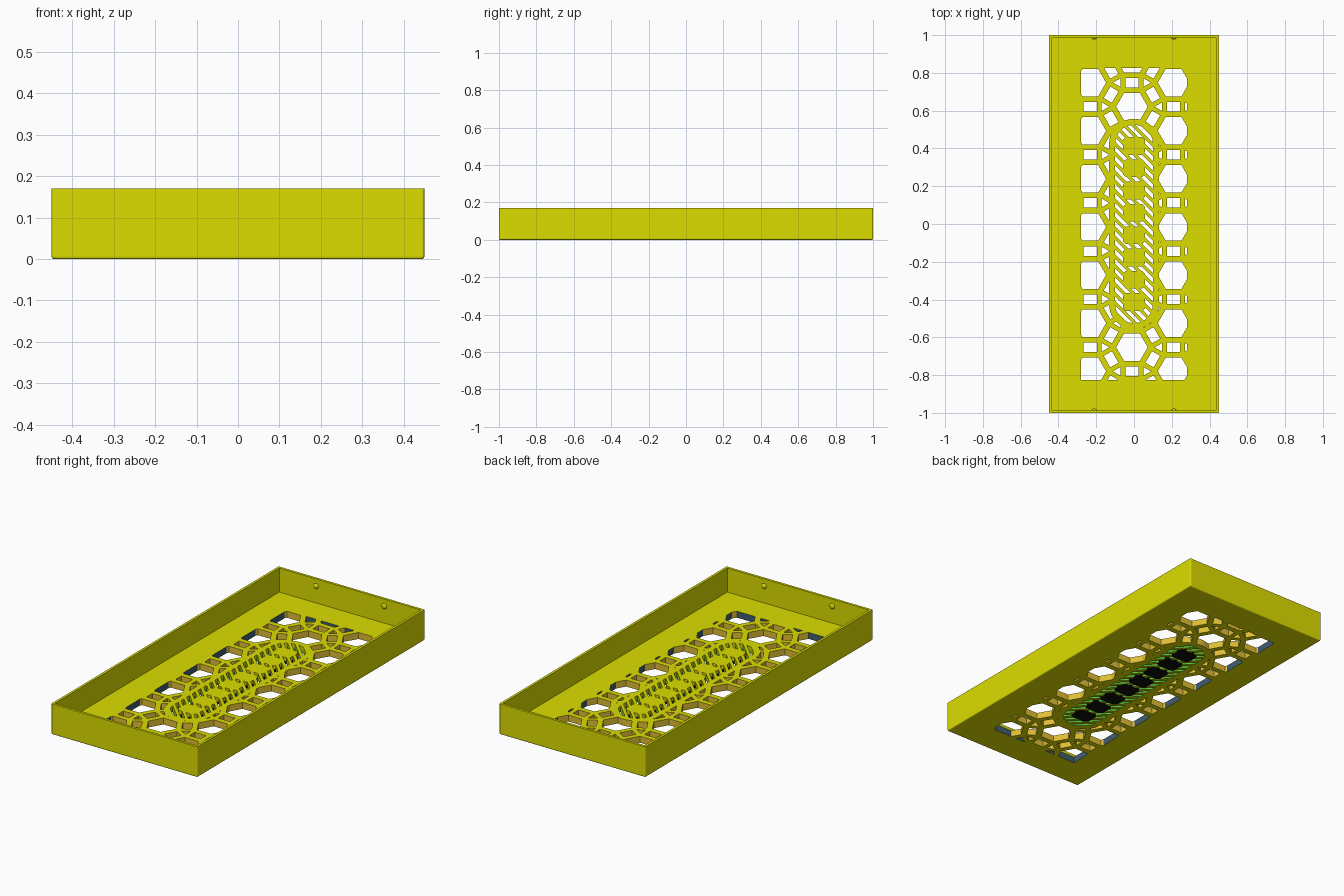
import bpy, bmesh, math
from mathutils import Vector

if "Cube" in bpy.data.objects:
    bpy.data.objects.remove(bpy.data.objects["Cube"])

W, L, H = 0.9, 2.0, 0.17         # tray size
WALL, FLOOR = 0.014, 0.036
INLAY = 0.016                    # height of the coloured lower layer in the oval
CLIP_X, CLIP_Y = 0.28, 0.827     # limits of the lattice
R_IN, R_OUT = 0.1, 0.132         # slotted oval and its solid rim
OVAL = 0.425                     # half distance between the oval's arc centres


def material(name, rgb):
    m = bpy.data.materials.new(name)
    m.diffuse_color = (*rgb, 1)
    m.use_nodes = True
    m.node_tree.nodes["Principled BSDF"].inputs["Base Color"].default_value = m.diffuse_color
    return m


MATS = [material("yellow", (0.72, 0.725, 0.0)),
        material("gold", (0.74, 0.52, 0.035)),
        material("slate_blue", (0.05, 0.11, 0.16)),
        material("green", (0.12, 0.55, 0.04)),
        material("black", (0.004, 0.004, 0.004))]


def new_object(name, bm):
    bmesh.ops.recalc_face_normals(bm, faces=bm.faces[:])
    me = bpy.data.meshes.new(name)
    bm.to_mesh(me)
    bm.free()
    for m in MATS:
        me.materials.append(m)
    ob = bpy.data.objects.new(name, me)
    bpy.context.collection.objects.link(ob)
    return ob


def prisms(name, polys, z0, z1):
    """One mesh holding an upright prism for each outline."""
    bm = bmesh.new()
    for poly in polys:
        f = bm.faces.new([bm.verts.new((x, y, z0)) for x, y in poly])
        ext = bmesh.ops.extrude_face_region(bm, geom=[f])["geom"]
        top = [v for v in ext if isinstance(v, bmesh.types.BMVert)]
        bmesh.ops.translate(bm, verts=top, vec=(0, 0, z1 - z0))
    return new_object(name, bm)


def apply_mods(ob):
    dg = bpy.context.evaluated_depsgraph_get()
    me = bpy.data.meshes.new_from_object(ob.evaluated_get(dg))
    ob.modifiers.clear()
    ob.data = me


def subtract(ob, cutter):
    mod = ob.modifiers.new("cut", "BOOLEAN")
    mod.operation, mod.solver, mod.object = "DIFFERENCE", "EXACT", cutter
    apply_mods(ob)


def clip(poly, nx, ny, d):
    """Keep the part of a convex outline where nx*x + ny*y <= d."""
    out = []
    for i, a in enumerate(poly):
        b = poly[(i + 1) % len(poly)]
        da, db = nx * a[0] + ny * a[1] - d, nx * b[0] + ny * b[1] - d
        if da <= 0:
            out.append(a)
        if da * db < 0:
            t = da / (da - db)
            out.append((a[0] + t * (b[0] - a[0]), a[1] + t * (b[1] - a[1])))
    return out


def area(p):
    return abs(sum(p[i - 1][0] * q[1] - q[0] * p[i - 1][1] for i, q in enumerate(p))) / 2


def ngon(cx, cy, r, n, start):
    return [(cx + r * math.cos(start + i * math.tau / n),
             cy + r * math.sin(start + i * math.tau / n)) for i in range(n)]


def oval(r, n=20):
    pts = [(r * math.cos(math.pi * i / n), OVAL + r * math.sin(math.pi * i / n))
           for i in range(n + 1)]
    return pts + [(-x, -y) for x, y in pts]


# Lattice holes: hexagons, rectangles between them, triangles at the joints
PITCH, X0, Y0 = 0.2547, -0.011, 0.621
DX = PITCH * math.sqrt(3) / 2
holes = []
for col in range(-2, 3):
    for row in range(-8, 3):
        cx, cy = X0 + col * DX, Y0 + row * PITCH + (PITCH / 2 if col % 2 else 0)
        holes.append(ngon(cx, cy, 0.0725 / math.cos(math.pi / 6), 6, 0))
        for ang in (30, 90, 150):
            a = math.radians(ang)
            u, v = Vector((math.cos(a), math.sin(a))), Vector((-math.sin(a), math.cos(a)))
            c = Vector((cx, cy)) + u * PITCH / 2
            holes.append([tuple(c + u * s * 0.025 + v * t * 0.035)
                          for s, t in ((-1, -1), (1, -1), (1, 1), (-1, 1))])
        for side, start in ((1, 0), (-1, math.pi)):
            holes.append(ngon(cx + side * PITCH / math.sqrt(3) / 2, cy + PITCH / 2,
                              0.027, 3, start))
clipped = []
for p in holes:
    for nx, ny, d in ((1, 0, CLIP_X), (-1, 0, CLIP_X), (0, 1, CLIP_Y), (0, -1, CLIP_Y)):
        p = clip(p, nx, ny, d) if p else p
    if len(p) > 2 and area(p) > 2e-5:
        clipped.append(p)
lattice_cutter = prisms("lattice_cutter", clipped, -0.05, 0.08)
rim_cutter = prisms("rim_cutter", [oval(R_OUT)], -0.1, 0.12)
subtract(lattice_cutter, rim_cutter)

# Diagonal slots inside the oval
slots, s = [], math.sqrt(0.5)
for i in range(-14, 15):
    d = i * 0.035
    p = clip(oval(R_IN), s, s, d + 0.009)
    p = clip(p, -s, -s, -d + 0.009) if p else p
    if len(p) > 2 and area(p) > 2e-5:
        slots.append(p)
slot_cutter = prisms("slot_cutter", slots, -0.05, 0.08)

# Plain pads along the middle of the oval: black lower layer, yellow upper layer
PX, PY, CH = 0.058, 0.047, 0.015
half = [(PX, -PY + CH), (PX, PY - CH), (PX - CH, PY), (-PX + CH, PY)]
pad_shape = half + [(-x, -y) for x, y in half]
pad_polys = [[(x, y + 0.413 - i * 0.118) for x, y in pad_shape] for i in range(8)]
pad_cutter = prisms("pad_cutter", pad_polys, -0.06, 0.09)
upper_pads = prisms("upper_pads", pad_polys, INLAY, FLOOR)
lower_pads = prisms("lower_pads", pad_polys, 0, INLAY)
for f in lower_pads.data.polygons:
    f.material_index = 4

# Tray body with softened lower and upright edges
bm = bmesh.new()
bmesh.ops.create_cube(bm, size=1)
for v in bm.verts:
    v.co = (v.co.x * W, v.co.y * L, (v.co.z + 0.5) * H)
edges = [e for e in bm.edges if min(v.co.z for v in e.verts) < 0.01]
bmesh.ops.bevel(bm, geom=edges, offset=0.006, segments=3, profile=0.5, affect="EDGES")
tray = new_object("tray", bm)
x, y = W / 2 - WALL, L / 2 - WALL
cavity = prisms("cavity_cutter", [[(-x, -y), (x, -y), (x, y), (-x, y)]], FLOOR, 0.3)
for cutter in (cavity, lattice_cutter, slot_cutter, pad_cutter):
    subtract(tray, cutter)
for cutter in (cavity, lattice_cutter, slot_cutter, pad_cutter, rim_cutter):
    bpy.data.objects.remove(cutter)


def in_oval(c):
    return math.hypot(c.x, max(0, abs(c.y) - OVAL)) < R_IN + 0.003


# Split the slot walls at the top of the coloured layer
bm = bmesh.new()
bm.from_mesh(tray.data)
bm.normal_update()
walls = [f for f in bm.faces if abs(f.normal.z) < 0.5 and in_oval(f.calc_center_median())]
geom = set(walls)
for f in walls:
    geom.update(f.edges, f.verts)
bmesh.ops.bisect_plane(bm, geom=list(geom), plane_co=(0, 0, INLAY), plane_no=(0, 0, 1))
bm.to_mesh(tray.data)
bm.free()

# Colour the hole walls by position
for f in tray.data.polygons:
    c = f.center
    f.material_index = 0
    if abs(f.normal.z) < 0.5 and abs(c.x) < 0.3 and abs(c.y) < 0.85:
        if abs(c.x) > CLIP_X - 0.001 or abs(c.y) > CLIP_Y - 0.001:
            f.material_index = 2
        elif in_oval(c):
            f.material_index = 3 if c.z < INLAY else 0
        else:
            f.material_index = 1
    f.use_smooth = False

# Snap bumps inside the end walls
bm = bmesh.new()
for sx in (-1, 1):
    for sy in (-1, 1):
        ret = bmesh.ops.create_uvsphere(bm, u_segments=16, v_segments=10, radius=0.015)
        for v in ret["verts"]:
            v.co = (v.co.x + sx * 0.21, v.co.y * 0.6 + sy * (L / 2 - WALL), v.co.z + 0.13)
bumps = new_object("snap_bumps", bm)
bpy.ops.object.select_all(action="DESELECT")
bumps.select_set(True)
bpy.context.view_layer.objects.active = bumps
bpy.ops.object.shade_smooth_by_angle(angle=math.radians(40))
